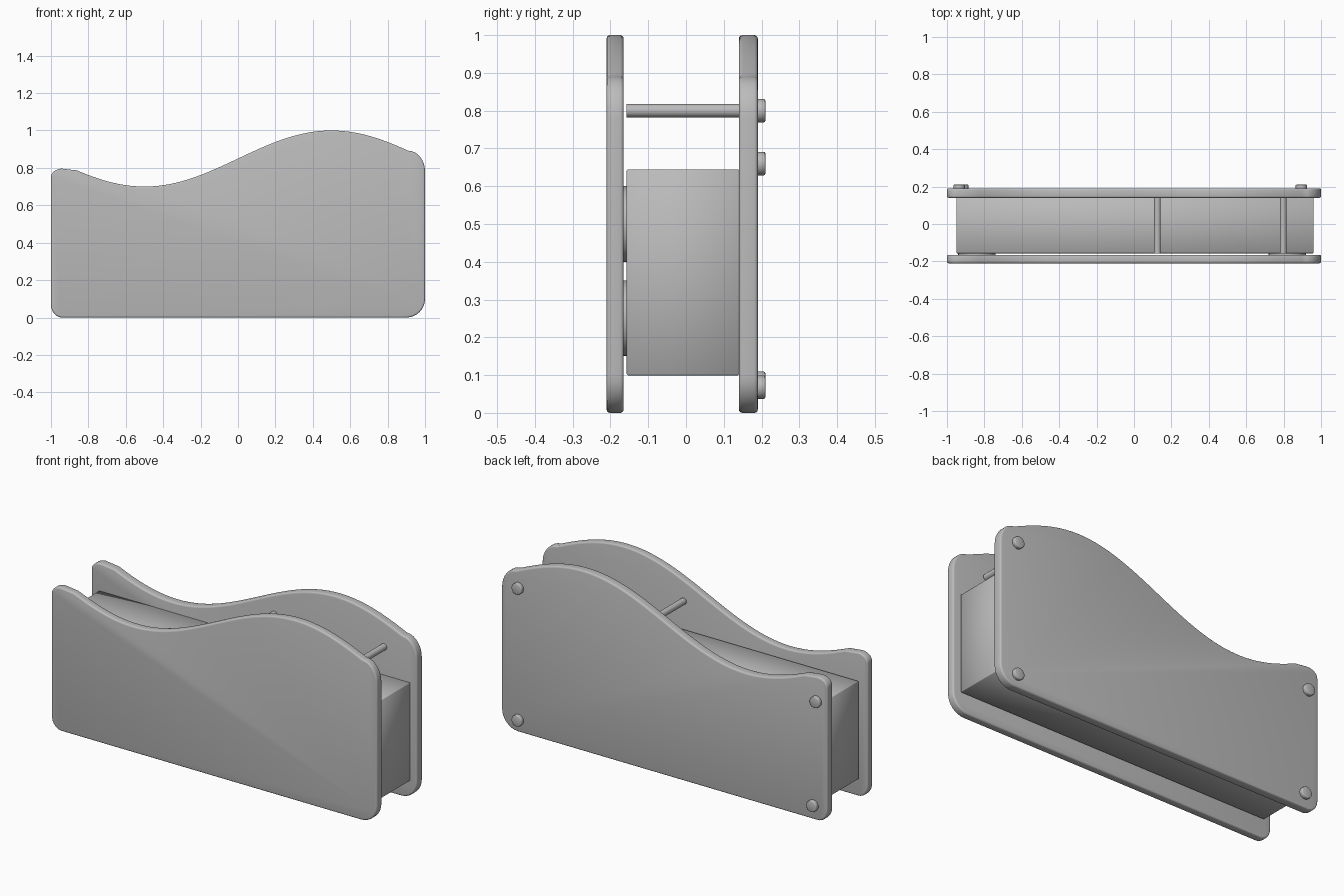
import bpy
import bmesh
from math import sin, cos, pi, radians

cube = bpy.data.objects.get("Cube")
if cube:
    bpy.data.objects.remove(cube, do_unlink=True)

grey = bpy.data.materials.new("plain_grey")
grey.use_nodes = True
COLOUR = (0.5, 0.5, 0.5, 1)
grey.diffuse_color = COLOUR
grey.node_tree.nodes["Principled BSDF"].inputs["Base Color"].default_value = COLOUR


def finish(obj, bevel=0.0, segments=2):
    """Apply the material, an optional edge rounding and smooth shading."""
    obj.data.materials.append(grey)
    bpy.ops.object.select_all(action="DESELECT")
    obj.select_set(True)
    bpy.context.view_layer.objects.active = obj
    if bevel:
        mod = obj.modifiers.new("rounded_edges", "BEVEL")
        mod.width = bevel
        mod.segments = segments
        mod.limit_method = "ANGLE"
        mod.angle_limit = radians(50)
        bpy.ops.object.modifier_apply(modifier=mod.name)
    bpy.ops.object.shade_smooth_by_angle(angle=radians(50))
    return obj


def corner(cx, cz, rx, rz, start, steps=8):
    """Quarter-ellipse corner, counter-clockwise from the start angle."""
    angles = [start + pi / 2 * i / steps for i in range(steps + 1)]
    return [(cx + rx * cos(a), cz + rz * sin(a)) for a in angles]


def wave(x):
    return 0.85 + 0.15 * sin(pi * x)


def panel_outline():
    """Flat base, rounded corners and a wavy top edge."""
    pts = corner(-0.94, 0.07, 0.06, 0.07, pi)
    pts += corner(0.9, 0.1, 0.1, 0.1, -pi / 2)
    pts += corner(0.91, 0.78, 0.09, wave(0.91) - 0.78, 0)
    steps = 56
    pts += [(x, wave(x)) for x in (0.9 - 1.76 * i / steps for i in range(steps + 1))]
    pts += corner(-0.94, 0.75, 0.06, 0.046, pi / 2)
    return pts


def panel(name, y0, y1):
    bm = bmesh.new()
    face = bm.faces.new([bm.verts.new((x, y0, z)) for x, z in panel_outline()])
    grown = bmesh.ops.extrude_face_region(bm, geom=[face])
    moved = [v for v in grown["geom"] if isinstance(v, bmesh.types.BMVert)]
    bmesh.ops.translate(bm, verts=moved, vec=(0, y1 - y0, 0))
    bmesh.ops.recalc_face_normals(bm, faces=bm.faces)
    mesh = bpy.data.meshes.new(name)
    bm.to_mesh(mesh)
    bm.free()
    obj = bpy.data.objects.new(name, mesh)
    bpy.context.collection.objects.link(obj)
    return finish(obj, 0.009, 3)


def cylinder(name, x, z, radius, y0, y1, bevel=0.0, sides=32):
    bpy.ops.mesh.primitive_cylinder_add(
        vertices=sides, radius=radius, depth=y1 - y0,
        location=(x, (y0 + y1) / 2, z), rotation=(pi / 2, 0, 0))
    obj = bpy.context.object
    obj.name = name
    return finish(obj, bevel)


# Two wavy side panels
panel("front_panel", -0.21, -0.165)
panel("back_panel", 0.14, 0.19)

# Solid block between the panels
bpy.ops.mesh.primitive_cube_add(size=1, location=(0.005, -0.008, 0.372))
block = bpy.context.object
block.name = "centre_block"
block.scale = (1.91, 0.298, 0.545)
bpy.ops.object.transform_apply(location=False, rotation=False, scale=True)
finish(block, 0.003, 1)

# Cross rods above the block
for name, x in (("middle_rod", 0.125), ("left_rod", 0.798)):
    cylinder(name, x, 0.8, 0.018, -0.158, 0.145, sides=20)

# Round bolt heads on the back
for name, x, z in (("upper_left_bolt", 0.895, 0.8), ("lower_left_bolt", 0.895, 0.068),
                   ("upper_right_bolt", -0.935, 0.66), ("lower_right_bolt", -0.915, 0.078)):
    cylinder(name, x, z, 0.031, 0.185, 0.21, 0.004)

# Thin pads between the block and the front panel
for side, x in (("left", 0.82), ("right", -0.84)):
    for level, z in (("upper", 0.5), ("lower", 0.25)):
        cylinder(f"{level}_{side}_pad", x, z, 0.1, -0.166, -0.156)
